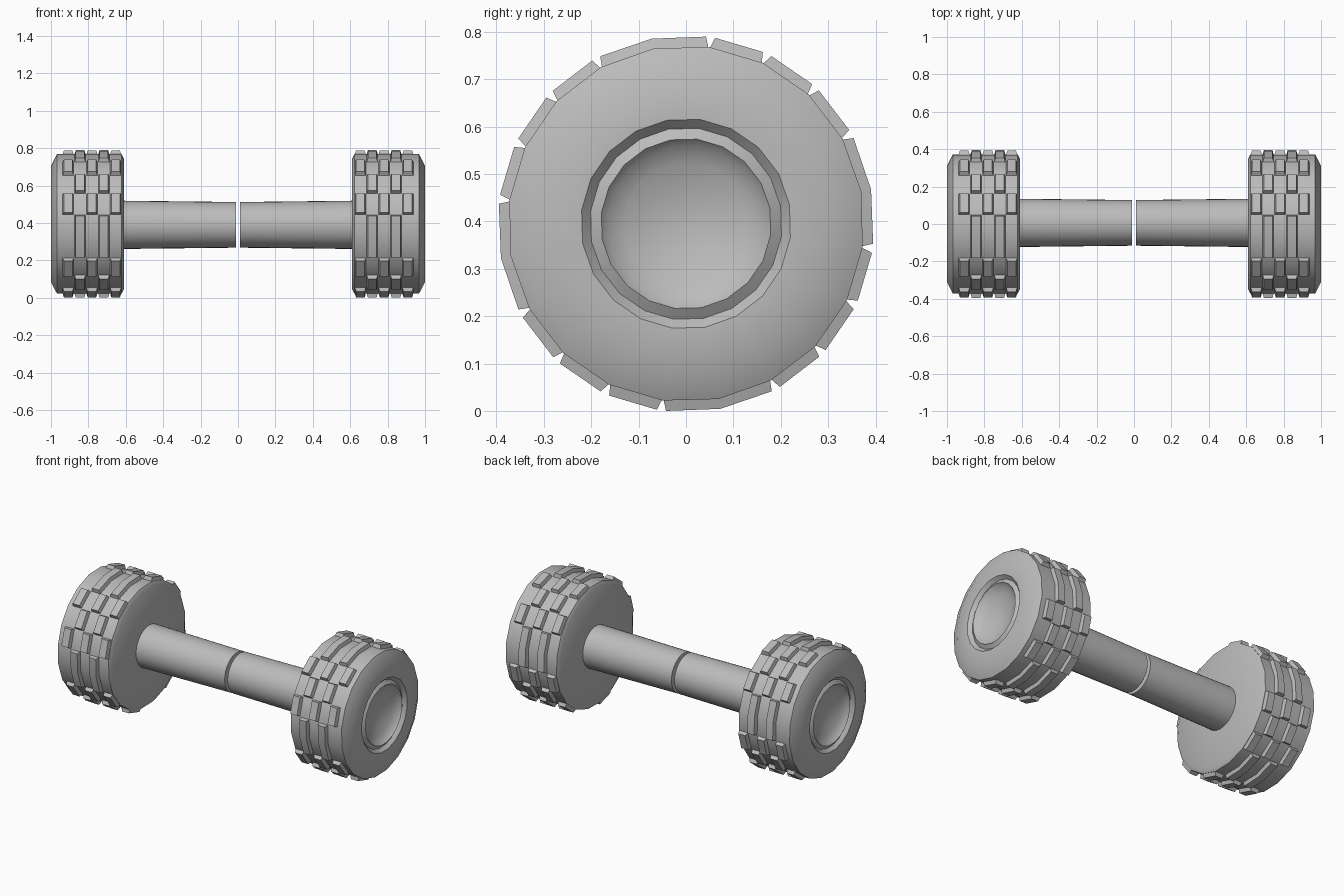
import bpy, bmesh
from math import sin, cos, radians

if "Cube" in bpy.data.objects:
    bpy.data.objects.remove(bpy.data.objects["Cube"])

# One grey material for everything
GREY = (0.5, 0.5, 0.5, 1)
grey = bpy.data.materials.new("plain_grey")
grey.use_nodes = True
grey.diffuse_color = GREY
grey.node_tree.nodes["Principled BSDF"].inputs["Base Color"].default_value = GREY

HEIGHT = 0.395        # wheel axis above the ground
SIDES = 20
STEP = 360 / SIDES
PHASE = 10.5          # angle of the first wheel corner


def polar(x, r, angle, cy=0, cz=HEIGHT):
    a = radians(angle)
    return (x, cy + r * cos(a), cz + r * sin(a))


def finish(bm, name):
    bmesh.ops.recalc_face_normals(bm, faces=bm.faces)
    mesh = bpy.data.meshes.new(name)
    bm.to_mesh(mesh)
    bm.free()
    mesh.materials.append(grey)
    obj = bpy.data.objects.new(name, mesh)
    bpy.context.collection.objects.link(obj)
    bpy.ops.object.select_all(action="DESELECT")
    obj.select_set(True)
    bpy.context.view_layer.objects.active = obj
    bpy.ops.object.shade_smooth_by_angle(angle=radians(30))
    return obj


def revolve(name, profile, side, sides=SIDES, cy=0, cz=HEIGHT):
    """Turn (x, radius) points about the wheel axis and cap both ends."""
    bm = bmesh.new()
    rings = [[bm.verts.new(polar(side * x, r, PHASE + 360 * i / sides, cy, cz))
              for i in range(sides)] for x, r in profile]
    for a, b in zip(rings, rings[1:]):
        for i in range(sides):
            j = (i + 1) % sides
            bm.faces.new((a[i], a[j], b[j], b[i]))
    bm.faces.new(rings[0])
    bm.faces.new(rings[-1])
    return finish(bm, name)


def tread_block(bm, x, start, steps):
    """Raised block with sloping sides that follows the tyre facets."""
    sections = []
    for k in range(steps + 1):
        a = start + k * STEP
        shift = 1.4 if k == 0 else -1.4 if k == steps else 0
        sections.append([bm.verts.new(p) for p in (
            polar(x - 0.031, 0.37, a), polar(x - 0.023, 0.397, a + shift),
            polar(x + 0.023, 0.397, a + shift), polar(x + 0.031, 0.37, a))])
    for s, t in zip(sections, sections[1:]):
        for i in range(4):
            j = (i + 1) % 4
            bm.faces.new((s[i], s[j], t[j], t[i]))
    bm.faces.new(sections[0])
    bm.faces.new(sections[-1])


# Tyre from inner face to outer face, then rim groove and dished hub
tyre = [(0.61, 0.10), (0.61, 0.352), (0.622, 0.376), (0.968, 0.376),
        (1.0, 0.312), (1.0, 0.222), (0.98, 0.203), (0.995, 0.18)]
dish = [(0.935 + 0.05 * (r / 0.18) ** 2, r) for r in (0.165, 0.13, 0.09, 0.05, 0.015)]

# Half axle, slightly thicker toward the wheel
axle = [(0.01, 0.122), (0.62, 0.129)]

# Start step and length of blocks in a quarter turn, for alternating rows
EDGE_ROW = [(1, 1), (3, 1)]
INNER_ROW = [(2, 1), (4, 2)]

for side, label in ((1, "left"), (-1, "right")):
    revolve(label + "_wheel", tyre + dish, side)
    revolve(label + "_axle", axle, side, 32, 0.006, 0.39)

    # Five staggered tread rows
    bm = bmesh.new()
    for row in range(5):
        x = side * (0.908 - row * 0.0635)
        for quarter in range(4):
            for first, steps in (INNER_ROW if row % 2 else EDGE_ROW):
                tread_block(bm, x, PHASE + quarter * 90 + first * STEP, steps)
    finish(bm, label + "_tread")
